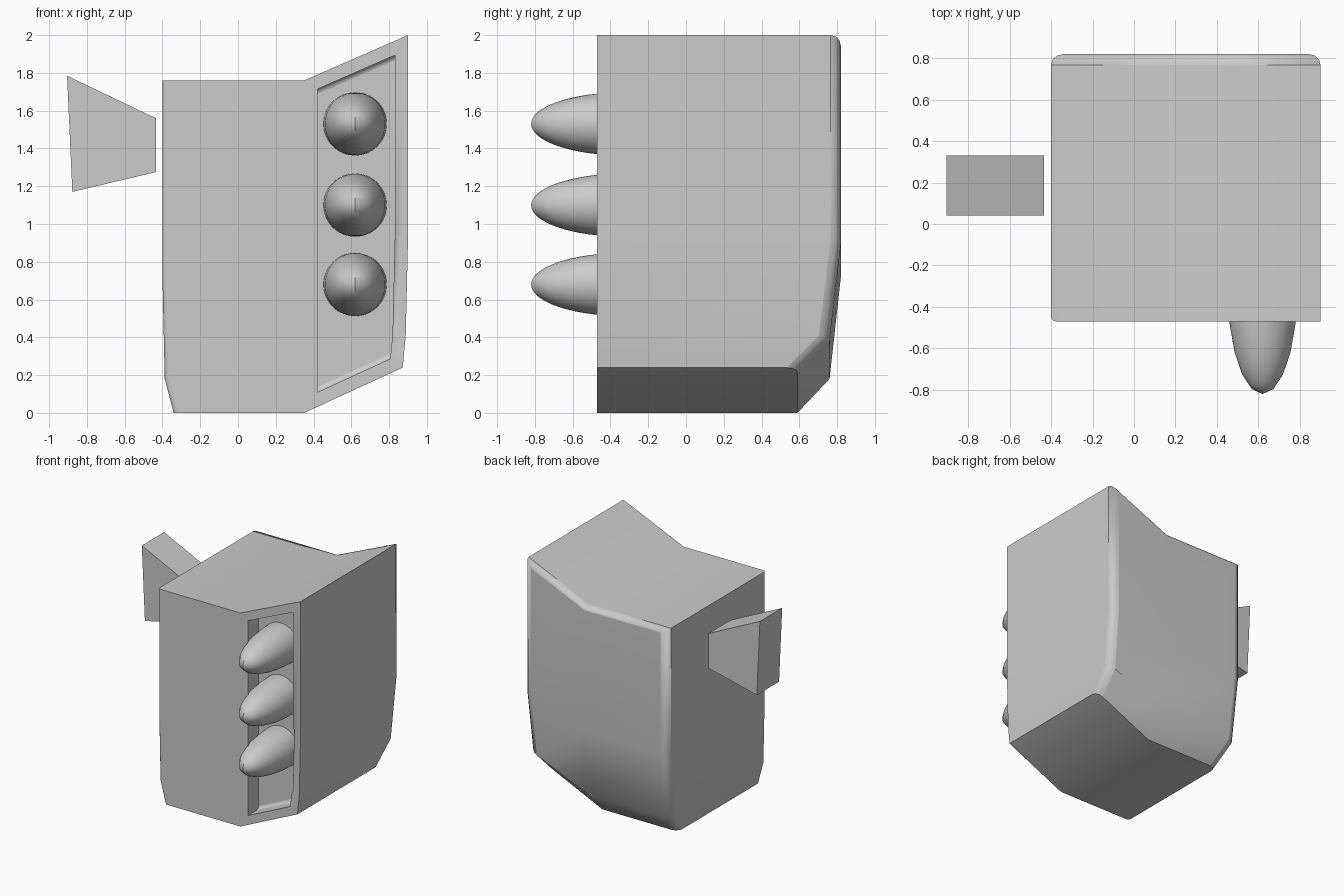
import bpy, bmesh

if "Cube" in bpy.data.objects:
    bpy.data.objects.remove(bpy.data.objects["Cube"])


def finish(bm, name, smooth=None):
    bmesh.ops.recalc_face_normals(bm, faces=bm.faces)
    mesh = bpy.data.meshes.new(name)
    bm.to_mesh(mesh)
    bm.free()
    ob = bpy.data.objects.new(name, mesh)
    bpy.context.collection.objects.link(ob)
    return ob


def smooth(ob, angle):
    bpy.ops.object.select_all(action='DESELECT')
    bpy.context.view_layer.objects.active = ob
    ob.select_set(True)
    bpy.ops.object.shade_smooth_by_angle(angle=angle)


# body: horizontal levels, each with left / middle / right columns, front and back
# level: left x, right x, left z, right z, back y
LEVELS = [(-0.34, 0.872, 0.0, 0.24, 0.59),
          (-0.388, 0.888, 0.18, 0.41, 0.76),
          (-0.40, 0.90, 0.72, 0.92, 0.82),
          (-0.40, 0.90, 1.76, 2.0, 0.82)]
FRONT, MID, DEPTH = -0.47, 0.35, 0.14
bm = bmesh.new()
weight = bm.edges.layers.float.new('bevel_weight_edge')
v = []
for xl, xr, zl, zr, yb in LEVELS:
    v.append([[bm.verts.new((x, y, z)) for y in (FRONT, yb)]
              for x, z in ((xl, zl), (MID, zl), (xr, zr))])
top = len(v) - 1
panel = []
for i in range(top):
    a, b = v[i], v[i + 1]
    for c in range(2):
        f = bm.faces.new((a[c][0], a[c + 1][0], b[c + 1][0], b[c][0]))
        if c == 1:
            panel.append(f)
        bm.faces.new((a[c + 1][1], a[c][1], b[c][1], b[c + 1][1]))
    bm.faces.new((a[0][1], a[0][0], b[0][0], b[0][1]))
    bm.faces.new((a[2][0], a[2][1], b[2][1], b[2][0]))
for c in range(2):
    for lv in (v[0], v[top]):
        bm.faces.new((lv[c][0], lv[c + 1][0], lv[c + 1][1], lv[c][1]))
bmesh.ops.recalc_face_normals(bm, faces=bm.faces)


def mark(p, q, w):
    bm.edges.get((p, q))[weight] = w


# rounded edges: wide at the rear corners, narrow around the front
for i in range(top):
    for c in (0, 2):
        mark(v[i][c][1], v[i + 1][c][1], 1.0)
        mark(v[i][c][0], v[i + 1][c][0], 0.4)
for c in range(2):
    mark(v[top][c][1], v[top][c + 1][1], 0.5)
    for i in (0, top):
        mark(v[i][c][0], v[i][c + 1][0], 0.4)

# recessed panel in the slanted front section
bmesh.ops.inset_region(bm, faces=panel, thickness=0.07, use_even_offset=True)
bmesh.ops.inset_region(bm, faces=panel, thickness=0.0, depth=-DEPTH)
# only the intended outer edges keep a bevel
outer = {vert for lv in v for col in lv for vert in col}
for e in bm.edges:
    if not (e.verts[0] in outer and e.verts[1] in outer):
        e[weight] = 0.0
body = finish(bm, "body")
bev = body.modifiers.new("rounded_edges", 'BEVEL')
bev.limit_method = 'WEIGHT'
bev.width = 0.06
bev.segments = 3
smooth(body, 0.65)

# three pointed studs standing on the recess floor
for n, z in enumerate((0.68, 1.10, 1.53)):
    bm = bmesh.new()
    bmesh.ops.create_uvsphere(bm, u_segments=20, v_segments=32, radius=1.0)
    for vert in bm.verts:
        x, y, h = vert.co
        # pole stays vertical, a vertex column forms the tip
        vert.co = (0.62 + 0.167 * x, FRONT + DEPTH + 0.49 * y, z + 0.167 * h)
    smooth(finish(bm, f"stud_{n + 1}"), 0.65)

# flared block beside the left face
bm = bmesh.new()
profile = [(-0.905, 1.785), (-0.435, 1.56), (-0.435, 1.275), (-0.877, 1.17)]
face = bm.faces.new([bm.verts.new((x, 0.04, z)) for x, z in profile])
ext = bmesh.ops.extrude_face_region(bm, geom=[face], use_keep_orig=True)
for g in ext["geom"]:
    if isinstance(g, bmesh.types.BMVert):
        g.co.y = 0.33
finish(bm, "side_block")
